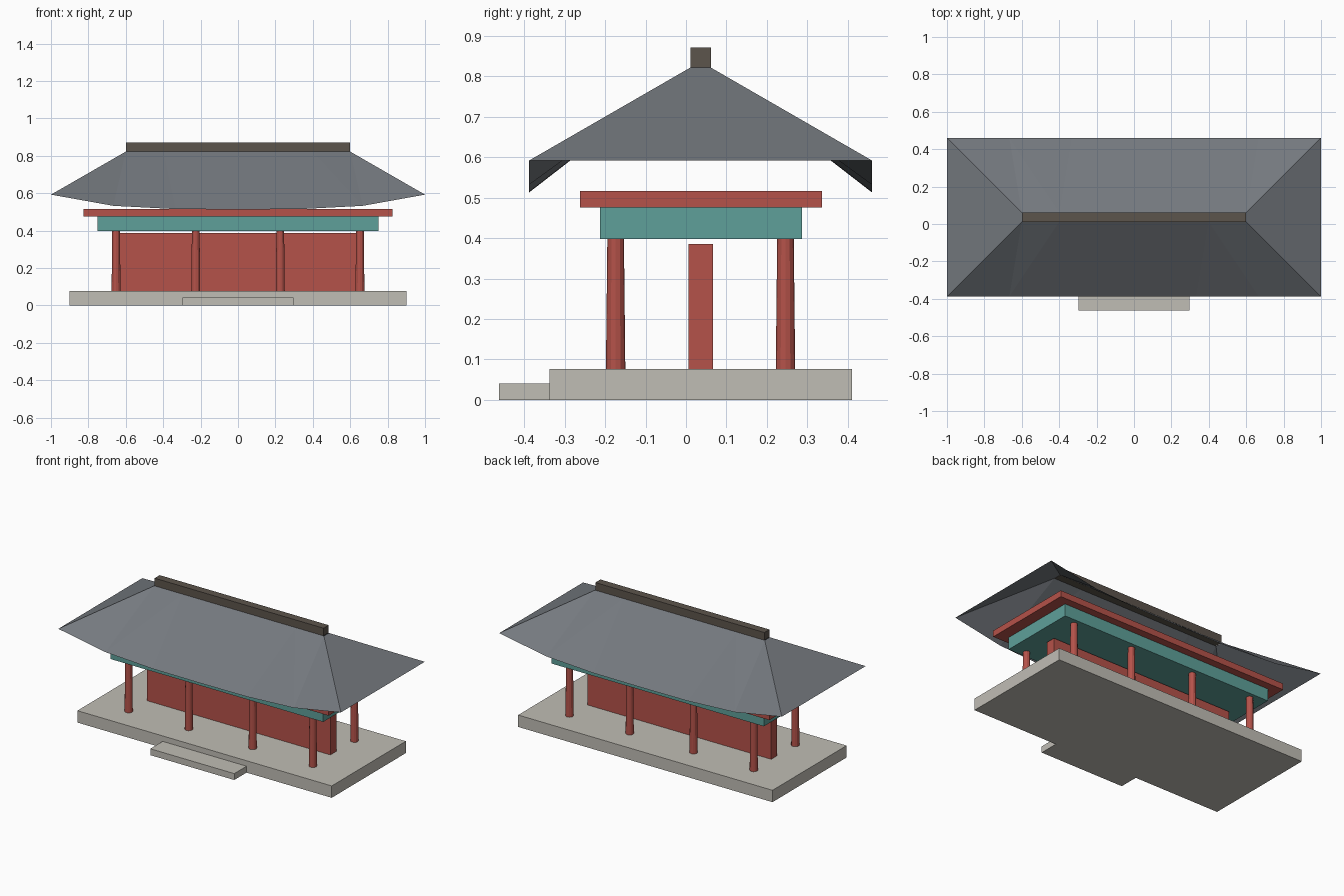
import bpy, bmesh

if "Cube" in bpy.data.objects:
    bpy.data.objects.remove(bpy.data.objects["Cube"])

CY = 0.036  # depth centre of the hall


def material(name, rgb):
    m = bpy.data.materials.new(name)
    m.diffuse_color = (*rgb, 1)
    m.use_nodes = True
    m.node_tree.nodes["Principled BSDF"].inputs["Base Color"].default_value = m.diffuse_color
    return m


STONE = material("pale stone", (0.53, 0.51, 0.46))
RED = material("red paint", (0.46, 0.085, 0.068))
TEAL = material("teal paint", (0.112, 0.35, 0.32))
TILE = material("grey tile", (0.175, 0.19, 0.21))
RIDGE = material("brown ridge", (0.107, 0.089, 0.072))


def finish(name, bm, mat):
    me = bpy.data.meshes.new(name)
    bm.to_mesh(me)
    bm.free()
    me.materials.append(mat)
    ob = bpy.data.objects.new(name, me)
    bpy.context.collection.objects.link(ob)
    return ob


def box(name, half_x, y0, y1, z0, z1, mat):
    bm = bmesh.new()
    bmesh.ops.create_cube(bm, size=1)
    for v in bm.verts:
        v.co = (v.co.x * 2 * half_x,
                y0 + (v.co.y + 0.5) * (y1 - y0),
                z0 + (v.co.z + 0.5) * (z1 - z0))
    finish(name, bm, mat)


# Stone platform, front step, inner wall and stacked beams
box("platform", 0.9, -0.338, 0.411, 0, 0.076, STONE)
box("front_step", 0.297, -0.462, -0.338, 0, 0.041, STONE)
box("inner_wall", 0.65, 0.006, 0.067, 0.076, 0.386, RED)
box("lower_beam", 0.752, -0.213, 0.287, 0.398, 0.476, TEAL)
box("upper_beam", 0.825, -0.262, 0.336, 0.476, 0.516, RED)
box("ridge_cap", 0.598, CY - 0.025, CY + 0.026, 0.822, 0.871, RIDGE)

# Slightly tapered columns in two rows
for row, dy in (("front", -0.21), ("back", 0.21)):
    for i, x in enumerate((-0.652, -0.226, 0.226, 0.652)):
        bm = bmesh.new()
        bmesh.ops.create_cone(bm, cap_ends=True, segments=12,
                              radius1=0.024, radius2=0.0205, depth=0.324)
        bmesh.ops.translate(bm, verts=bm.verts, vec=(x, CY + dy, 0.237))
        finish(f"{row}_column_{i + 1}", bm, RED)

# Open hipped roof: long eaves sag in the middle, short eaves are straight
N = 6
bm = bmesh.new()
rows = {}
for s in (-1, 1):
    top, eave = [], []
    for i in range(N + 1):
        t = 2 * i / N - 1
        top.append(bm.verts.new((0.6 * t, CY + s * 0.025, 0.822)))
        eave.append(bm.verts.new((t, CY + s * 0.424,
                                  0.513 + 0.079 * abs(t) ** 3.5)))
    rows[s] = (top, eave)
    for i in range(N):
        a, b, c, d = eave[i], eave[i + 1], top[i + 1], top[i]
        # the crease starts at the ridge end on both halves
        tris = ((a, b, d), (b, c, d)) if i < N // 2 else ((a, b, c), (a, c, d))
        for tri in tris:
            bm.faces.new(tri if s < 0 else tri[::-1])
(ft, fe), (bt, be) = rows[-1], rows[1]
bm.faces.new((fe[N], be[N], bt[N], ft[N]))
bm.faces.new((be[0], fe[0], ft[0], bt[0]))
finish("hipped_roof", bm, TILE)
